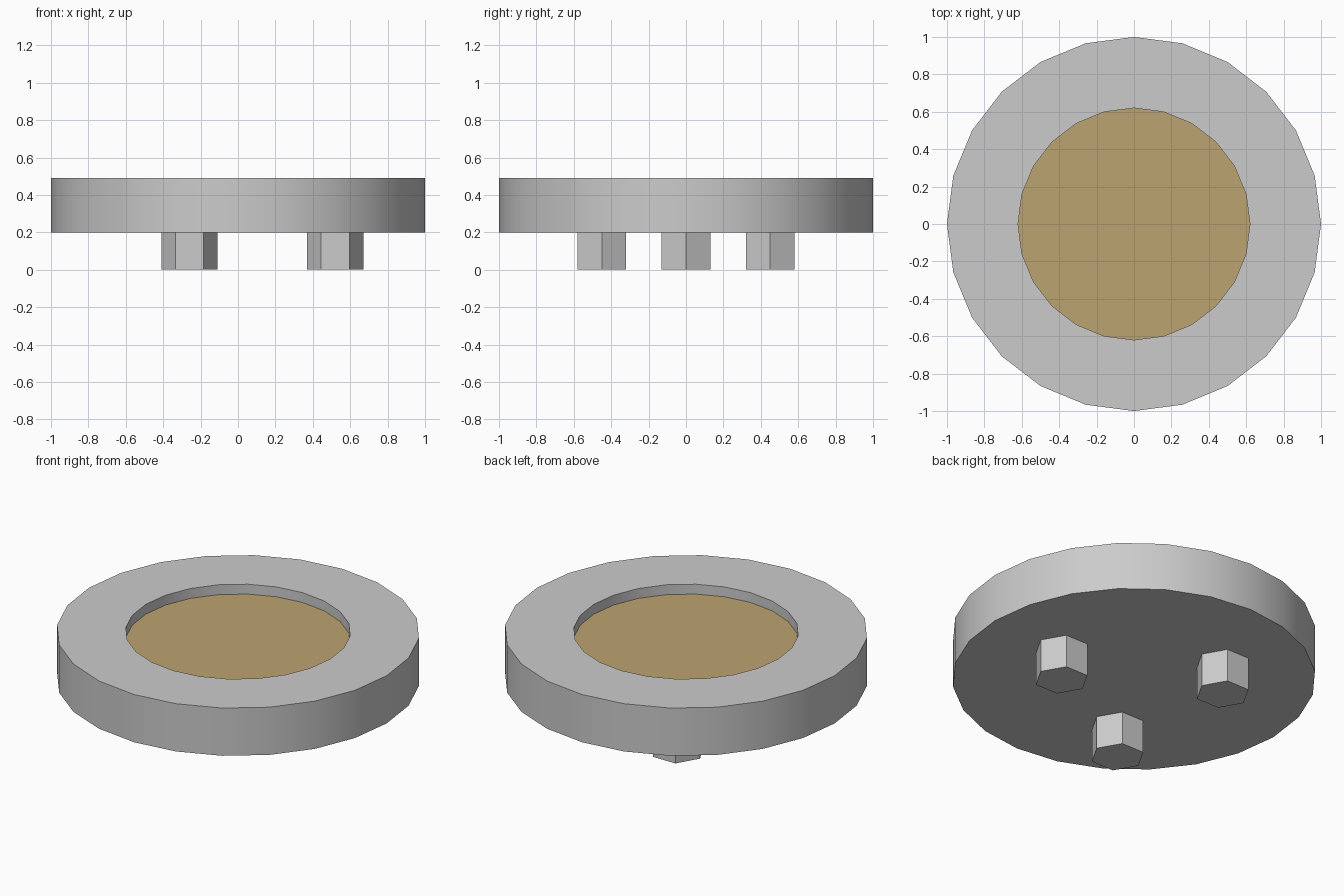
import bpy, bmesh, math

if "Cube" in bpy.data.objects:
    bpy.data.objects.remove(bpy.data.objects["Cube"])

SIDES = 24
R_OUT, R_IN = 1.0, 0.62
Z_BOTTOM, Z_TOP, Z_INLAY = 0.20, 0.49, 0.43


def prism(name, sides, radius, z0, z1, x=0.0, y=0.0):
    bm = bmesh.new()
    ring = [bm.verts.new((radius * math.cos(math.tau * i / sides),
                          radius * math.sin(math.tau * i / sides), z0))
            for i in range(sides)]
    base = bm.faces.new(ring)
    ext = bmesh.ops.extrude_face_region(bm, geom=[base], use_keep_orig=True)
    top = [v for v in ext["geom"] if isinstance(v, bmesh.types.BMVert)]
    bmesh.ops.translate(bm, verts=top, vec=(0, 0, z1 - z0))
    bmesh.ops.recalc_face_normals(bm, faces=bm.faces)
    mesh = bpy.data.meshes.new(name)
    bm.to_mesh(mesh)
    bm.free()
    obj = bpy.data.objects.new(name, mesh)
    obj.location = (x, y, 0)
    bpy.context.collection.objects.link(obj)
    return obj


def smooth(obj):
    bpy.ops.object.select_all(action='DESELECT')
    obj.select_set(True)
    bpy.context.view_layer.objects.active = obj
    bpy.ops.object.shade_smooth_by_angle(angle=math.radians(30))


# Round body, with a shallow recess inset into its top face
body = prism("body", SIDES, R_OUT, Z_BOTTOM, Z_TOP)
bm = bmesh.new()
bm.from_mesh(body.data)
top = max(bm.faces, key=lambda f: f.calc_center_median().z)
bmesh.ops.inset_region(bm, faces=[top], thickness=0.1)
for v in top.verts:
    s = R_IN / math.hypot(v.co.x, v.co.y)
    v.co.x *= s
    v.co.y *= s
ext = bmesh.ops.extrude_face_region(bm, geom=[top])
floor = [v for v in ext["geom"] if isinstance(v, bmesh.types.BMVert)]
bmesh.ops.translate(bm, verts=floor, vec=(0, 0, Z_INLAY - 0.02 - Z_TOP))
if top.is_valid:
    bmesh.ops.delete(bm, geom=[top], context='FACES_ONLY')
bmesh.ops.recalc_face_normals(bm, faces=bm.faces)
bm.to_mesh(body.data)
bm.free()
smooth(body)

# Gold inlay lying in the recess
inlay = prism("inlay", SIDES, R_IN, Z_INLAY - 0.02, Z_INLAY)
gold = bpy.data.materials.new("gold")
gold.diffuse_color = (0.50, 0.37, 0.16, 1)
gold.use_nodes = True
gold.node_tree.nodes["Principled BSDF"].inputs["Base Color"].default_value = gold.diffuse_color
inlay.data.materials.append(gold)
smooth(inlay)

# Three hexagonal feet
for i in range(3):
    a = math.tau * i / 3
    prism(f"foot_{i + 1}", 6, 0.15, 0.0, Z_BOTTOM,
          0.52 * math.cos(a), 0.52 * math.sin(a))
